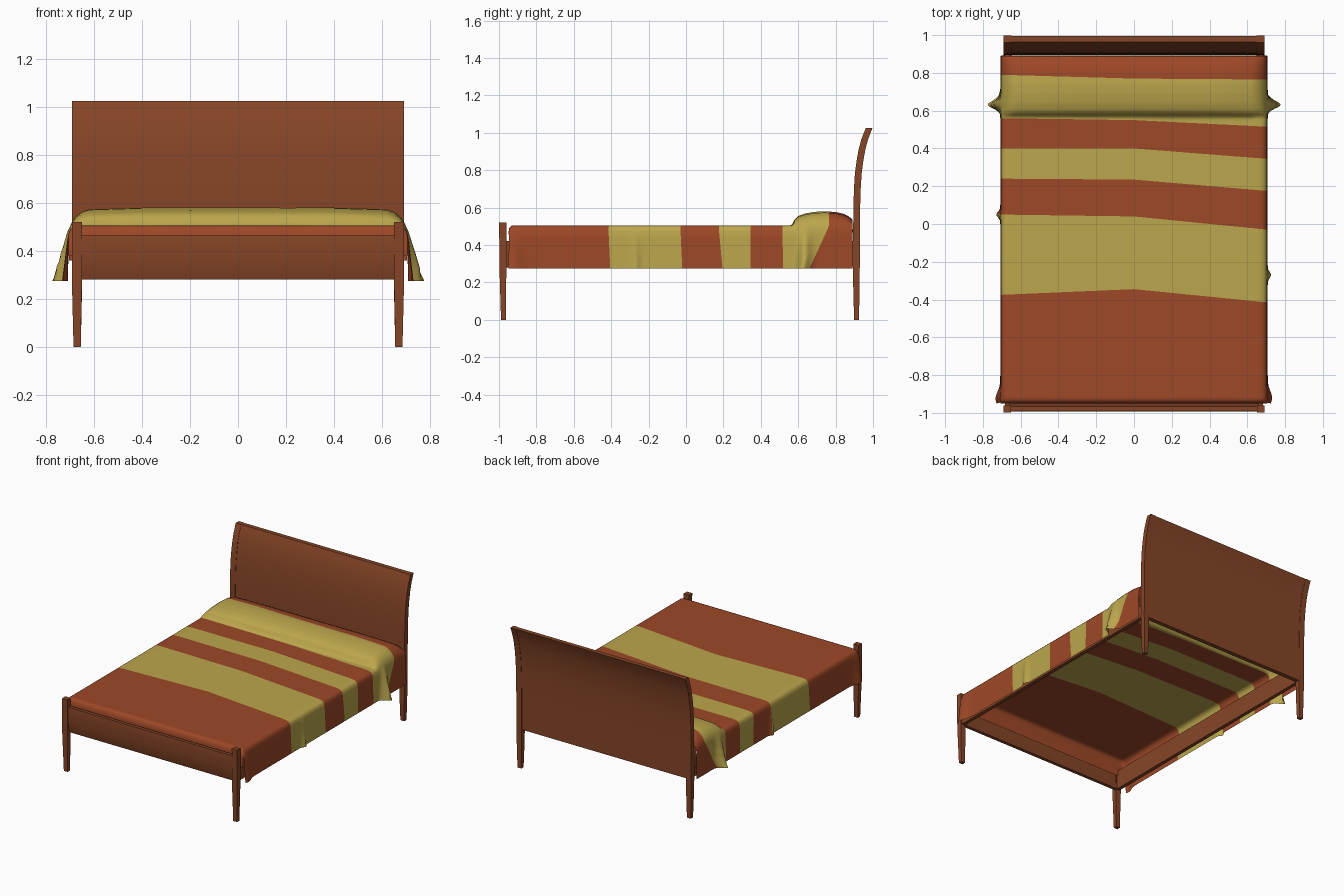
import bpy, bmesh, math

if "Cube" in bpy.data.objects:
    bpy.data.objects.remove(bpy.data.objects["Cube"])


def material(name, rgb):
    m = bpy.data.materials.new(name)
    m.diffuse_color = (*rgb, 1)
    m.use_nodes = True
    m.node_tree.nodes["Principled BSDF"].inputs["Base Color"].default_value = m.diffuse_color
    return m


wood = material("brown wood", (0.24, 0.06, 0.02))
red = material("rust red cloth", (0.34, 0.065, 0.02))
yellow = material("mustard cloth", (0.5, 0.38, 0.072))


def finish(bm, name, mats, angle):
    bmesh.ops.recalc_face_normals(bm, faces=bm.faces)
    me = bpy.data.meshes.new(name)
    bm.to_mesh(me)
    bm.free()
    ob = bpy.data.objects.new(name, me)
    bpy.context.collection.objects.link(ob)
    for m in mats:
        me.materials.append(m)
    bpy.ops.object.select_all(action='DESELECT')
    ob.select_set(True)
    bpy.context.view_layer.objects.active = ob
    bpy.ops.object.shade_smooth_by_angle(angle=math.radians(angle))
    return ob


def loft(name, rings, bevel=0.006):
    """Rectangular sections (x, y, z, width x, width y) joined upwards, with rounded edges."""
    bm = bmesh.new()
    loops = [[bm.verts.new((x + a * wx / 2, y + b * wy / 2, z))
              for a, b in ((-1, -1), (1, -1), (1, 1), (-1, 1))] for x, y, z, wx, wy in rings]
    for lo, hi in zip(loops, loops[1:]):
        for i in range(4):
            j = (i + 1) % 4
            bm.faces.new((lo[i], lo[j], hi[j], hi[i]))
    bm.faces.new(loops[0][::-1])
    bm.faces.new(loops[-1])
    sharp = [e for e in bm.edges if e.calc_face_angle(0) > 1]
    bmesh.ops.bevel(bm, geom=sharp, offset=bevel, segments=3, profile=0.5, affect='EDGES')
    return finish(bm, name, [wood], 40)


def interp(pts, v):
    if v <= pts[0][0]:
        return pts[0][1]
    for (a, p), (b, q) in zip(pts, pts[1:]):
        if v <= b:
            return p + (q - p) * (v - a) / (b - a)
    return pts[-1][1]


# headboard: curved posts and panel share one backward sweep
sweep = [(0.28, 0.911), (0.5, 0.912), (0.6, 0.913), (0.7, 0.916), (0.78, 0.921),
         (0.85, 0.930), (0.91, 0.941), (0.96, 0.954), (1.0, 0.969), (1.025, 0.979)]
for side, s in (("left", -1), ("right", 1)):
    loft(f"headboard_post_{side}",
         [(s * 0.67, 0.912, 0, 0.03, 0.026), (s * 0.67, 0.911, 0.15, 0.037, 0.033)]
         + [(s * 0.67, y, z, 0.042, 0.036) for z, y in sweep])
    # front legs
    loft(f"front_leg_{side}",
         [(s * 0.67, -0.976, 0, 0.03, 0.026), (s * 0.671, -0.979, 0.28, 0.042, 0.037),
          (s * 0.671, -0.98, 0.52, 0.042, 0.038)], 0.008)
    # side rails
    loft(f"side_rail_{side}", [(s * 0.67, -0.035, 0.285, 0.026, 1.87),
                               (s * 0.67, -0.035, 0.42, 0.026, 1.87)])
loft("headboard_panel", [(0, y, z, 1.33, 0.031) for z, y in sweep])

# footboard panel with a gently bowed face
loft("footboard_panel", [(0, y, z, 1.32, 0.024) for z, y in
                         ((0.28, -0.962), (0.31, -0.971), (0.35, -0.977),
                          (0.40, -0.981), (0.44, -0.981), (0.465, -0.979))])

# blanket stripe borders: y at left hem, left edge, middle, right edge, right hem
borders = [(-0.95, -0.945, -0.945, -0.945, -0.95), (-0.39, -0.375, -0.345, -0.415, -0.405),
           (0.06, 0.05, 0.04, -0.03, -0.02), (0.25, 0.24, 0.235, 0.175, 0.195),
           (0.40, 0.40, 0.40, 0.345, 0.345), (0.56, 0.56, 0.55, 0.515, 0.52),
           (0.67, 0.79, 0.77, 0.765, 0.66), (0.89, 0.89, 0.89, 0.89, 0.89)]
pillow = [(0.568, 0), (0.578, 0.028), (0.60, 0.05), (0.64, 0.064), (0.69, 0.072), (0.74, 0.075),
          (0.80, 0.071), (0.84, 0.062), (0.87, 0.048), (0.89, 0.03)]
ends = [(-0.945, -0.014), (-0.938, -0.004), (-0.925, 0)]
# hem folds: (y, size, width) on each side
folds = {-1: [(0.632, 0.066, 0.028), (0.05, 0.022, 0.02), (-0.925, 0.025, 0.05)],
         1: [(0.632, 0.068, 0.028), (-0.27, 0.018, 0.022), (-0.92, 0.023, 0.05)]}
half = [(0.705, 1), (0.705, 0.75), (0.705, 0.5), (0.705, 0.25), (0.704, 0.08), (0.698, 0),
        (0.69, 0), (0.675, 0), (0.65, 0), (0.62, 0), (0.4, 0), (0.2, 0)]
cols = [(-x, t) for x, t in half] + [(0, 0)] + [(x, t) for x, t in reversed(half)]


def cloth_point(x, t, row):
    s = -1 if x < 0 else 1
    hem, edge = (row[0], row[1]) if s < 0 else (row[4], row[3])
    k = abs(x) / 0.705
    y = row[2] + (edge - row[2]) * k + (hem - edge) * t
    swell = interp([(0.6, 1), (0.66, 0.72), (0.69, 0.35), (0.705, 0.15)], abs(x))
    top = 0.505 + interp(pillow, y) * swell + interp(ends, y)
    top -= interp([(0.65, 0), (0.675, 0.002), (0.69, 0.007), (0.698, 0.016)], abs(x))
    flare = 0.003 + sum(a * math.exp(-((y - c) / w) ** 2) for c, a, w in folds[s])
    return (x + s * flare * t, y, top + (0.275 - top) * t)


# blanket: rows follow the stripe borders, one colour per band
rows, bands = [borders[0]], []
for n, (a, b) in enumerate(zip(borders, borders[1:])):
    steps = max(4, round((b[2] - a[2]) / 0.011))
    for i in range(1, steps + 1):
        rows.append([p + (q - p) * i / steps for p, q in zip(a, b)])
        bands.append(n % 2)
bm = bmesh.new()
grid = [[bm.verts.new(cloth_point(x, t, r)) for x, t in cols] for r in rows]
for j, band in enumerate(bands):
    for i in range(len(cols) - 1):
        f = bm.faces.new((grid[j][i], grid[j][i + 1], grid[j + 1][i + 1], grid[j + 1][i]))
        f.material_index = band
# tucked flaps at the foot and head
inner = range(4, len(cols) - 4)
for line, low, dy in ((grid[0], 0.38, -0.004), (grid[-1], 0.36, 0.002)):
    prev = [line[i] for i in inner]
    for z in (0.465, low):
        cur = [bm.verts.new((v.co.x, line[12].co.y + dy, min(z, v.co.z - 0.005))) for v in prev]
        for i in range(len(cur) - 1):
            bm.faces.new((prev[i], prev[i + 1], cur[i + 1], cur[i]))
        prev = cur
blanket = finish(bm, "blanket", [red, yellow], 60)
